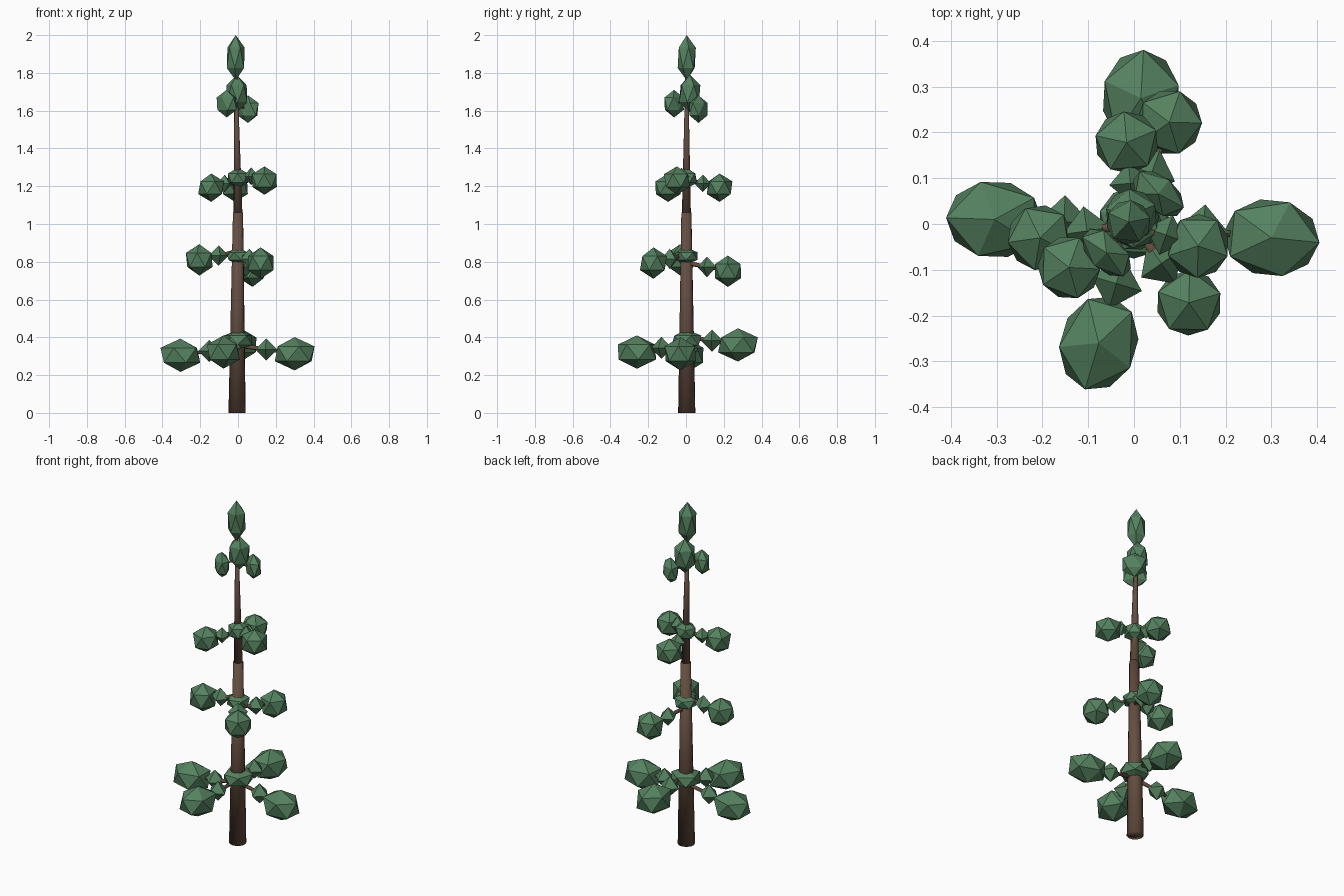
import bpy, bmesh, math
from mathutils import Vector, Matrix

if "Cube" in bpy.data.objects:
    bpy.data.objects.remove(bpy.data.objects["Cube"])


def material(name, rgb):
    m = bpy.data.materials.new(name)
    m.diffuse_color = (*rgb, 1)
    m.use_nodes = True
    m.node_tree.nodes["Principled BSDF"].inputs["Base Color"].default_value = m.diffuse_color
    return m


GREEN = material("needle green", (0.09, 0.22, 0.115))
BROWN = material("bark brown", (0.13, 0.077, 0.052))


def finish(name, bm, mat, smooth=False):
    me = bpy.data.meshes.new(name)
    bm.to_mesh(me)
    bm.free()
    me.materials.append(mat)
    for p in me.polygons:
        p.use_smooth = smooth
    ob = bpy.data.objects.new(name, me)
    bpy.context.collection.objects.link(ob)
    return ob


def limb(name, a, b, r1, r2, sides):
    """Tapered round limb from a to b, shaded softly over its caps."""
    a, b = Vector(a), Vector(b)
    bm = bmesh.new()
    turn = (b - a).to_track_quat('Z', 'Y').to_matrix().to_4x4()
    bmesh.ops.create_cone(bm, cap_ends=True, segments=sides, radius1=r1, radius2=r2,
                          depth=(b - a).length, matrix=Matrix.Translation((a + b) / 2) @ turn)
    return finish(name, bm, BROWN, True)


def clump(name, centre, size, angle=0.0, diamond=False):
    """Faceted foliage: 20-sided ball, or a small 8-sided diamond."""
    bm = bmesh.new()
    mat = (Matrix.Translation(centre) @ Matrix.Rotation(angle, 4, 'Z')
           @ Matrix.Diagonal((*size, 1)))
    if diamond:
        bmesh.ops.create_uvsphere(bm, u_segments=4, v_segments=2, radius=1, matrix=mat)
    else:
        bmesh.ops.create_icosphere(bm, subdivisions=1, radius=1, matrix=mat)
    return finish(name, bm, GREEN)


# Trunk in two tapering lengths
limb("lower_trunk", (-0.005, 0.004, 0), (0, 0.002, 1.06), 0.046, 0.027, 12)
limb("upper_trunk", (0, 0.002, 1.05), (-0.011, 0.004, 1.78), 0.024, 0.008, 10)

# Tiers: trunk height, collar radius, collar half height, diamond size,
# clump size (outward, sideways, up), clump centres
TIERS = [
    (0.385, 0.088, 0.055, 0.058, (0.118, 0.095, 0.088),
     [(-0.305, 0.01, 0.305), (0.30, -0.03, 0.313), (-0.077, -0.26, 0.322), (0.015, 0.275, 0.36)]),
    (0.83, 0.068, 0.045, 0.054, (0.080, 0.080, 0.083),
     [(-0.205, -0.03, 0.81), (0.12, -0.172, 0.793), (0.077, 0.222, 0.75)]),
    (1.243, 0.062, 0.055, 0.046, (0.076, 0.078, 0.075),
     [(0.14, -0.048, 1.23), (-0.142, -0.095, 1.192), (-0.016, 0.178, 1.192)]),
]
for t, (z, collar, half, dia, size, ends) in enumerate(TIERS, 1):
    clump(f"collar_foliage_{t}", (0, 0.003, z), (collar, collar, half), 0.3 * t)
    for i, end in enumerate(ends, 1):
        end = Vector(end)
        start = Vector((0, 0, end.z + 0.045))
        angle = math.atan2(end.y, end.x)
        mid = start.lerp(end, 0.5)
        limb(f"branch_{t}_{i}", start, end, 0.013, 0.006, 6)
        clump(f"inner_foliage_{t}_{i}", mid, (dia, dia, dia), angle, True)
        clump(f"outer_foliage_{t}_{i}", end, size, angle)

# Crown: two thin side tufts, a centre tuft and the pointed tip
for i, (x, y, z) in enumerate([(-0.06, -0.063, 1.637), (0.053, 0.066, 1.608)], 1):
    limb(f"crown_twig_{i}", (-0.008, 0.004, z + 0.02), (x, y, z), 0.008, 0.005, 6)
    clump(f"crown_side_tuft_{i}", (x, y, z), (0.043, 0.073, 0.073), math.atan2(y, x))
clump("crown_centre_tuft", (-0.006, 0.02, 1.69), (0.063, 0.063, 0.10), 0.4)
clump("crown_tip", (-0.012, 0.004, 1.88), (0.054, 0.054, 0.12), 0.2)
